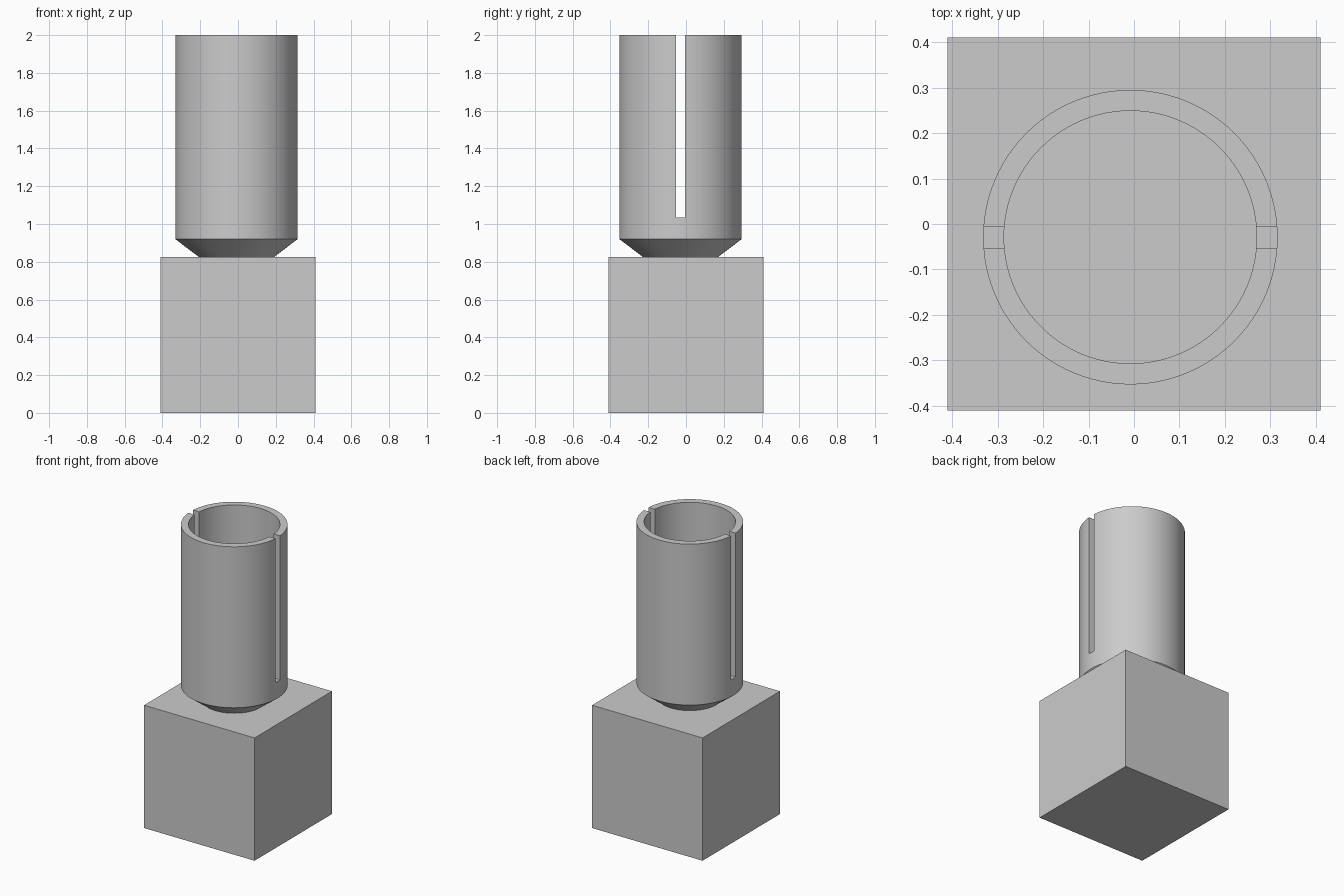
import bpy, bmesh, math

if "Cube" in bpy.data.objects:
    bpy.data.objects.remove(bpy.data.objects["Cube"])

CX, CY = -0.008, -0.029      # axis of the tube, slightly off the block centre
SEGMENTS = 96

grey = bpy.data.materials.new("plain grey")
grey.diffuse_color = (0.6, 0.6, 0.6, 1)
grey.use_nodes = True
grey.node_tree.nodes["Principled BSDF"].inputs["Base Color"].default_value = grey.diffuse_color


def make_box(name, size, centre):
    bpy.ops.mesh.primitive_cube_add(size=1, location=centre)
    ob = bpy.context.object
    ob.name = name
    ob.scale = size
    bpy.ops.object.transform_apply(location=False, rotation=False, scale=True)
    ob.data.materials.append(grey)
    return ob


def make_lathe(name, profile, location):
    """Revolve a (radius, z) profile that starts and ends on the axis."""
    bm = bmesh.new()
    verts = [bm.verts.new((r, 0, z)) for r, z in profile]
    edges = [bm.edges.new(pair) for pair in zip(verts, verts[1:])]
    bmesh.ops.spin(bm, geom=verts + edges, cent=(0, 0, 0), axis=(0, 0, 1),
                   angle=math.tau, steps=SEGMENTS)
    bmesh.ops.remove_doubles(bm, verts=bm.verts, dist=1e-5)
    bmesh.ops.recalc_face_normals(bm, faces=bm.faces)
    mesh = bpy.data.meshes.new(name)
    bm.to_mesh(mesh)
    bm.free()
    ob = bpy.data.objects.new(name, mesh)
    ob.location = location
    bpy.context.collection.objects.link(ob)
    ob.data.materials.append(grey)
    return ob


# Square base block
make_box("base_block", (0.82, 0.82, 0.824), (0, 0, 0.412))

# Hollow tube with a tapered neck
tube = make_lathe("slotted_tube", [
    (0, 0.824), (0.197, 0.824), (0.324, 0.92), (0.324, 2.0),
    (0.278, 2.0), (0.278, 0.92 + 0.002), (0, 0.92 + 0.002)], (CX, CY, 0))

# Narrow slot through both side walls
cutter = make_box("slot_cutter", (1.0, 0.048, 1.2), (CX, CY, 1.035 + 0.6))
cutter.hide_render = True
cut = tube.modifiers.new("slot", 'BOOLEAN')
cut.operation = 'DIFFERENCE'
cut.solver = 'EXACT'
cut.object = cutter

bpy.ops.object.select_all(action='DESELECT')
tube.select_set(True)
bpy.context.view_layer.objects.active = tube
bpy.ops.object.modifier_apply(modifier=cut.name)
bpy.data.objects.remove(cutter)
bpy.ops.object.shade_smooth_by_angle(angle=math.radians(25))
